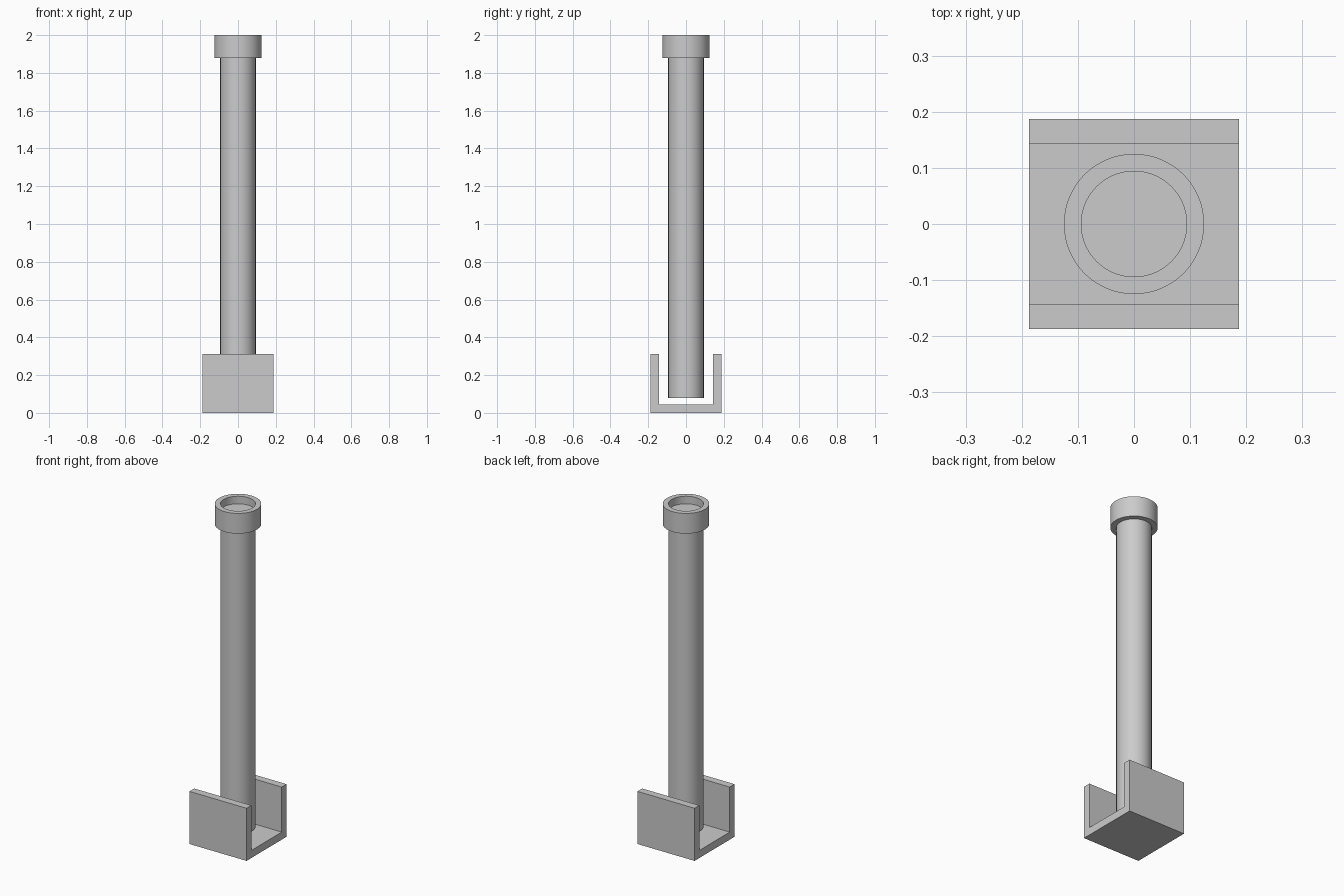
import bpy
import bmesh
import math

cube = bpy.data.objects.get("Cube")
if cube:
    bpy.data.objects.remove(cube, do_unlink=True)

# One plain grey for everything
GREY = (0.6, 0.6, 0.6, 1)
grey = bpy.data.materials.new("plain grey")
grey.use_nodes = True
grey.diffuse_color = GREY
grey.node_tree.nodes["Principled BSDF"].inputs["Base Color"].default_value = GREY

SIDES = 64


def add_object(name, bm, smooth=False):
    bmesh.ops.recalc_face_normals(bm, faces=bm.faces)
    mesh = bpy.data.meshes.new(name)
    bm.to_mesh(mesh)
    bm.free()
    mesh.materials.append(grey)
    obj = bpy.data.objects.new(name, mesh)
    bpy.context.collection.objects.link(obj)
    if smooth:
        bpy.ops.object.select_all(action='DESELECT')
        obj.select_set(True)
        bpy.context.view_layer.objects.active = obj
        bpy.ops.object.shade_smooth_by_angle(angle=math.radians(30))
    return obj


def lathe(name, profile, closed):
    """Spin (radius, z) points around the z axis; a closed profile makes a ring."""
    bm = bmesh.new()
    rings = []
    for r, z in profile:
        angles = [2 * math.pi * i / SIDES for i in range(SIDES)]
        rings.append([bm.verts.new((r * math.cos(a), r * math.sin(a), z)) for a in angles])
    pairs = list(zip(rings, rings[1:]))
    if closed:
        pairs.append((rings[-1], rings[0]))
    else:
        bm.faces.new(rings[0])
        bm.faces.new(rings[-1])
    for low, high in pairs:
        for i in range(SIDES):
            j = (i + 1) % SIDES
            bm.faces.new((low[i], low[j], high[j], high[i]))
    return add_object(name, bm, smooth=True)


# U-shaped bracket: a profile in y and z, extruded along x
half, wall, height = 0.1875, 0.045, 0.3125
inner = half - wall
outline = [(-half, 0), (half, 0), (half, height), (inner, height),
           (inner, wall), (-inner, wall), (-inner, height), (-half, height)]
bm = bmesh.new()
face = bm.faces.new([bm.verts.new((-half, y, z)) for y, z in outline])
extruded = bmesh.ops.extrude_face_region(bm, geom=[face])
moved = [v for v in extruded["geom"] if isinstance(v, bmesh.types.BMVert)]
bmesh.ops.translate(bm, verts=moved, vec=(2 * half, 0, 0))
add_object("u_bracket", bm)

# Solid rod, floating just above the bracket floor
rod_radius, rod_top = 0.094, 1.955
lathe("rod", [(rod_radius, 0.08), (rod_radius, rod_top)], closed=False)

# Collar ring standing a little above the rod top
collar_radius, collar_base = 0.125, 1.88
lathe("collar", [(rod_radius, collar_base), (collar_radius, collar_base),
                 (collar_radius, 2), (rod_radius, 2)], closed=True)
